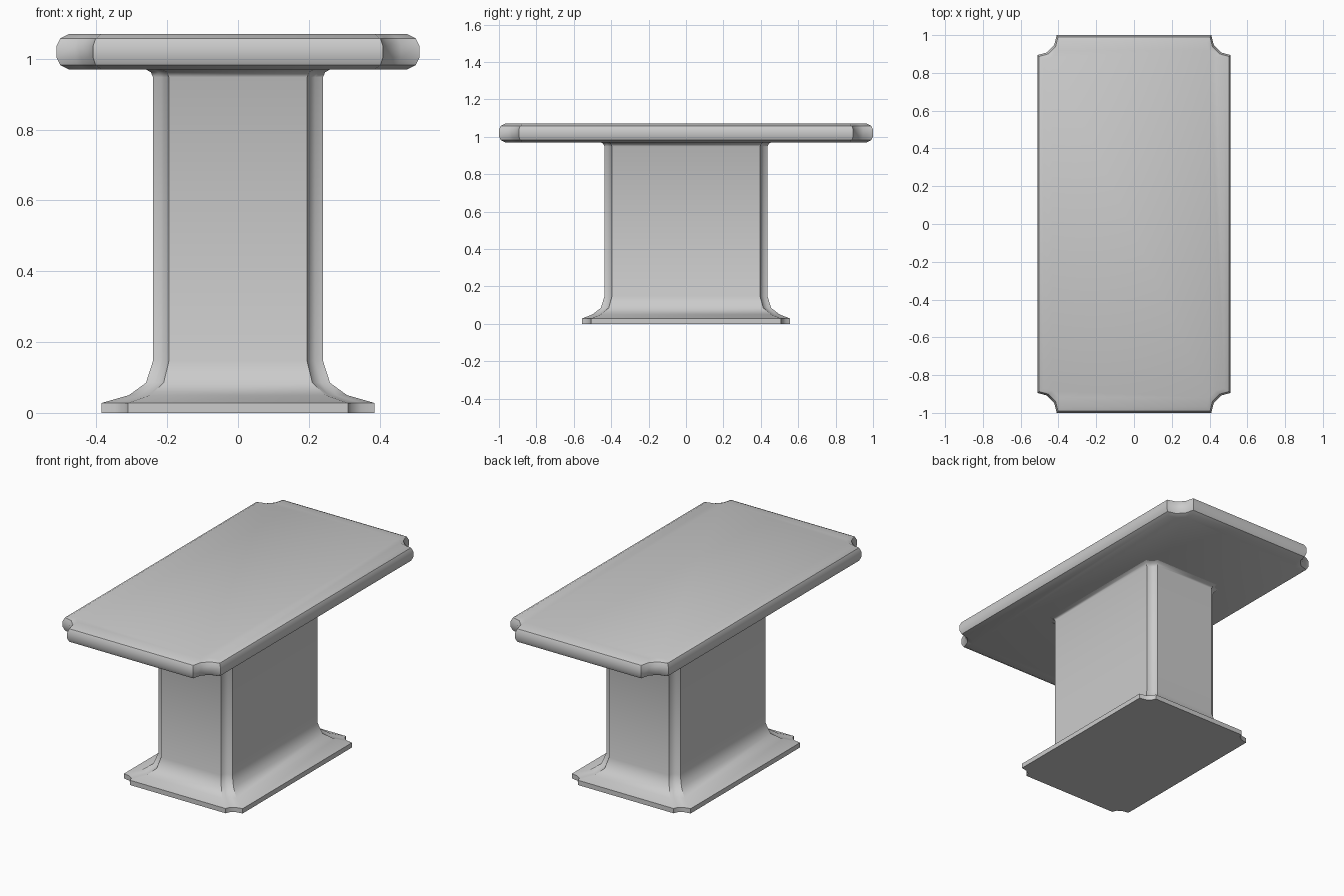
import bpy, bmesh
from math import sin, cos, pi

if "Cube" in bpy.data.objects:
    bpy.data.objects.remove(bpy.data.objects["Cube"])

SEGS = 3  # facets in each scooped corner


def outline(hx, hy, nx, ny):
    """Rectangle outline whose four corners are scooped out by a concave arc."""
    pts = []
    for sx, sy in ((1, 1), (-1, 1), (-1, -1), (1, -1)):
        arc = []
        for i in range(SEGS + 1):
            a = i / SEGS * pi / 2
            arc.append((sx * (hx - nx * sin(a)), sy * (hy - ny * cos(a))))
        pts += arc if sx * sy > 0 else arc[::-1]
    return pts


def loft(name, rings):
    """Stack outlines (z, half x, half y, notch x, notch y) into a closed solid."""
    bm = bmesh.new()
    loops = [[bm.verts.new((x, y, z)) for x, y in outline(hx, hy, nx, ny)]
             for z, hx, hy, nx, ny in rings]
    n = len(loops[0])
    for lo, hi in zip(loops, loops[1:]):
        for i in range(n):
            j = (i + 1) % n
            bm.faces.new((lo[i], lo[j], hi[j], hi[i]))
    bm.faces.new(loops[0][::-1])
    bm.faces.new(loops[-1])
    bmesh.ops.recalc_face_normals(bm, faces=bm.faces)
    mesh = bpy.data.meshes.new(name)
    bm.to_mesh(mesh)
    bm.free()
    obj = bpy.data.objects.new(name, mesh)
    bpy.context.collection.objects.link(obj)
    bpy.ops.object.select_all(action='DESELECT')
    obj.select_set(True)
    bpy.context.view_layer.objects.active = obj
    bpy.ops.object.shade_smooth_by_angle(angle=0.66)
    return obj


# Table top with a rounded rim: (height, inset from the widest outline)
rim = [(0.97, 0.034), (0.982, 0.010), (1.003, 0.0),
       (1.037, 0.0), (1.058, 0.010), (1.07, 0.034)]
loft("table_top", [(z, 0.512 - d, 1.0 - d, 0.103 - 0.3 * d, 0.106 - 0.3 * d)
                   for z, d in rim])

# Pedestal: flat plinth edge, flared foot, straight column, small flare on top
loft("pedestal", [
    (0.0, 0.385, 0.557, 0.075, 0.050),
    (0.028, 0.385, 0.557, 0.075, 0.050),
    (0.050, 0.308, 0.500, 0.060, 0.045),
    (0.085, 0.260, 0.455, 0.050, 0.042),
    (0.147, 0.240, 0.436, 0.045, 0.040),
    (0.948, 0.240, 0.436, 0.045, 0.040),
    (0.962, 0.246, 0.442, 0.045, 0.040),
    (0.971, 0.262, 0.458, 0.047, 0.042),
])
